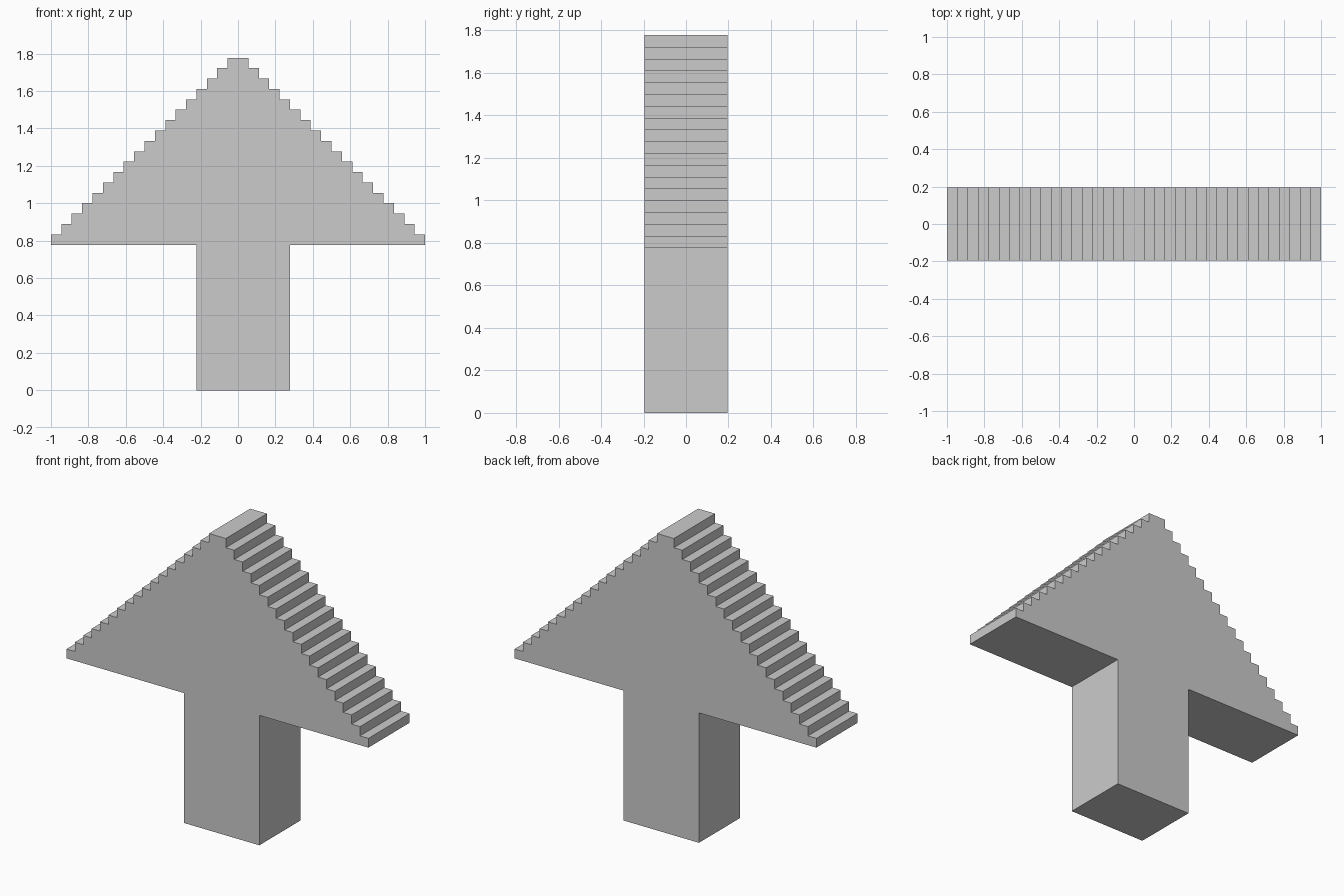
import bpy, bmesh

if "Cube" in bpy.data.objects:
    bpy.data.objects.remove(bpy.data.objects["Cube"])

U = 1 / 18            # one block unit
ROWS = 18             # steps on each side of the head
HEAD_Z = 14           # underside of the head, in units
DEPTH = 7             # thickness, in units
STEM = (-4, 5)        # stem sides, in units (slightly off centre)

# Right staircase from the head's lower corner up to the peak
right = []
for i in range(ROWS):
    right += [(ROWS - i, HEAD_Z + i), (ROWS - i, HEAD_Z + i + 1)]

# Full outline: stem, right steps, mirrored left steps
outline = [(STEM[0], 0), (STEM[1], 0), (STEM[1], HEAD_Z)]
outline += right + [(-x, z) for x, z in reversed(right)]
outline.append((STEM[0], HEAD_Z))

# Extrude the outline from front to back
bm = bmesh.new()
front = bm.faces.new([bm.verts.new((x * U, -DEPTH * U / 2, z * U)) for x, z in outline])
ext = bmesh.ops.extrude_face_region(bm, geom=[front], use_keep_orig=True)
back = [v for v in ext["geom"] if isinstance(v, bmesh.types.BMVert)]
bmesh.ops.translate(bm, verts=back, vec=(0, DEPTH * U, 0))
bmesh.ops.recalc_face_normals(bm, faces=bm.faces)

mesh = bpy.data.meshes.new("stepped_arrow")
bm.to_mesh(mesh)
bm.free()
bpy.context.collection.objects.link(bpy.data.objects.new("stepped_arrow", mesh))
